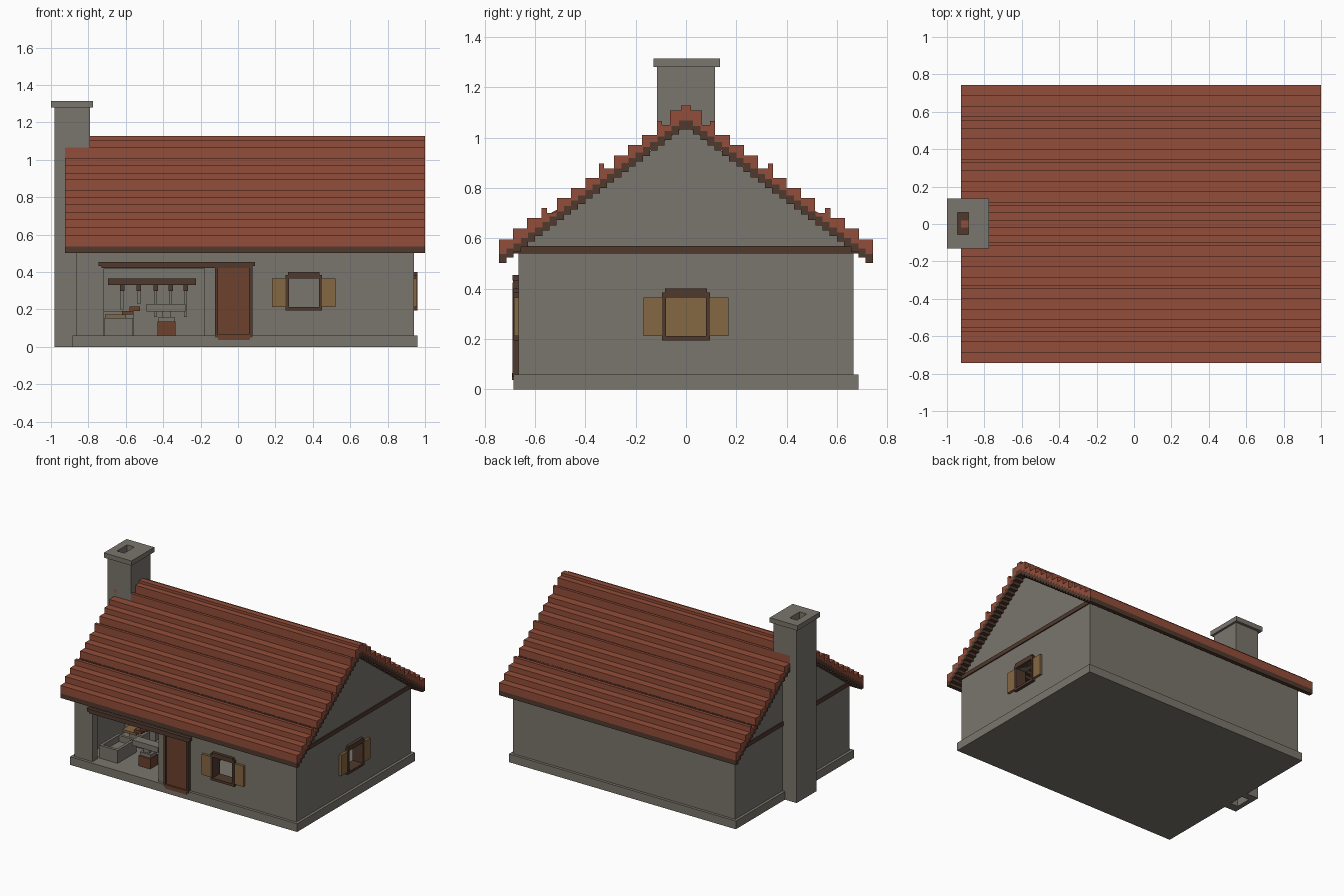
import bpy, bmesh, math

if "Cube" in bpy.data.objects:
    bpy.data.objects.remove(bpy.data.objects["Cube"], do_unlink=True)


def material(name, rgb):
    m = bpy.data.materials.new(name)
    m.use_nodes = True
    m.diffuse_color = (*rgb, 1)
    m.node_tree.nodes["Principled BSDF"].inputs["Base Color"].default_value = (*rgb, 1)
    return m


STONE = material("stone grey", (0.195, 0.181, 0.153))
TILE = material("roof tile red", (0.29, 0.075, 0.041))
TIMBER = material("dark timber", (0.08, 0.041, 0.026))
DOOR = material("door brown", (0.15, 0.053, 0.025))
TAN = material("tan wood", (0.235, 0.135, 0.055))


def finish(name, bm, mat):
    bmesh.ops.recalc_face_normals(bm, faces=bm.faces)
    me = bpy.data.meshes.new(name)
    bm.to_mesh(me)
    bm.free()
    me.materials.append(mat)
    ob = bpy.data.objects.new(name, me)
    bpy.context.collection.objects.link(ob)
    return ob


def boxes(name, mat, *specs):
    """One object from boxes given as (x0, x1, y0, y1, z0, z1)."""
    bm = bmesh.new()
    for x0, x1, y0, y1, z0, z1 in specs:
        vs = bmesh.ops.create_cube(bm, size=1)["verts"]
        for v in vs:
            v.co = ((x0 + x1) / 2 + v.co.x * (x1 - x0),
                    (y0 + y1) / 2 + v.co.y * (y1 - y0),
                    (z0 + z1) / 2 + v.co.z * (z1 - z0))
    return finish(name, bm, mat)


def prism(name, mat, outline, x0, x1):
    """Extrude a (y, z) outline along x."""
    bm = bmesh.new()
    f = bm.faces.new([bm.verts.new((x0, y, z)) for y, z in outline])
    ext = bmesh.ops.extrude_face_region(bm, geom=[f])["geom"]
    for v in ext:
        if isinstance(v, bmesh.types.BMVert):
            v.co.x = x1
    return finish(name, bm, mat)


def ring(name, mat, outer, hole, z0, z1):
    """Rectangular tube around a hole; both given as (x0, x1, y0, y1)."""
    a, b, c, d = outer
    p, q, r, s = hole
    return boxes(name, mat, (a, p, c, d, z0, z1), (q, b, c, d, z0, z1),
                 (p, q, c, r, z0, z1), (p, q, s, d, z0, z1))


# Plinth and walls
L, R, W, T, H = -0.865, 0.94, 0.665, 0.06, 0.56
boxes("plinth", STONE, (-0.885, 0.96, -0.685, 0.685, 0, 0.06))
boxes("back_wall", STONE, (L, R, W - T, W, 0.06, H))
boxes("front_wall", STONE,
      (L, -0.717, -W, -W + T, 0.06, H), (-0.717, -0.18, -W, -W + T, 0.42, H),
      (-0.18, 0.265, -W, -W + T, 0.06, H), (0.265, 0.44, -W, -W + T, 0.06, 0.21),
      (0.265, 0.44, -W, -W + T, 0.37, H), (0.44, R, -W, -W + T, 0.06, H))
boxes("right_wall", STONE,
      (R - T, R, -W, -0.08, 0.06, 0.55), (R - T, R, 0.08, W, 0.06, 0.55),
      (R - T, R, -0.08, 0.08, 0.06, 0.21), (R - T, R, -0.08, 0.08, 0.365, 0.55))
boxes("left_wall", STONE, (L, L + T, -W, W, 0.06, 0.55))
boxes("partition_wall", STONE, (-0.18, -0.12, -W + T, W - T, 0.06, 0.55))
for name, x in (("left_gable", L), ("right_gable", R - T)):
    prism(name, STONE, [(-W, 0.55), (W, 0.55), (W, 0.565), (0, 1.05), (-W, 0.565)], x, x + T)

# Timber beams across the gable ends
boxes("right_gable_beam", TIMBER, (R - 0.01, R + 0.008, -0.685, 0.685, 0.54, 0.57))
boxes("left_gable_beam", TIMBER, (L - 0.008, L + 0.01, -0.685, 0.685, 0.54, 0.57))

# Stepped roof: a timber underlay with tile courses on top
EAVE, STEPS, THICK = 0.742, 26, 0.035


def stair(lift):
    """Half stair from the eave to the ridge."""
    pts = []
    for i in range(STEPS):
        z = 0.503 + lift + i * 0.53 / (STEPS - 1)
        pts += [(EAVE * (1 - i / STEPS), z), (EAVE * (1 - (i + 1) / STEPS), z)]
    return pts[:-1]


def both_sides(half):
    return half + [(-y, z) for y, z in reversed(half)]


courses = [(0.742, 0.595), (0.687, 0.64), (0.631, 0.68), (0.575, 0.72), (0.552, 0.70),
           (0.512, 0.76), (0.456, 0.80), (0.40, 0.84), (0.345, 0.897), (0.325, 0.877),
           (0.286, 0.93), (0.23, 0.97), (0.175, 1.01), (0.115, 1.067), (0.095, 1.05),
           (0.063, 1.107), (0.02, 1.127)]
tile_half = []
for i, (y, z) in enumerate(courses):
    tile_half.append((y, z))
    if i + 1 < len(courses):
        tile_half.append((courses[i + 1][0], z))
prism("roof_underlay", TIMBER, both_sides(stair(0)) + both_sides(stair(THICK))[::-1], -0.925, 1.0)
prism("roof_tiles", TILE, both_sides(stair(THICK)) + both_sides(tile_half)[::-1], -0.925, 1.0)

# Chimney with an open flue
flue = (-0.945, -0.885, -0.055, 0.062)
ring("chimney_stack", STONE, (-0.98, -0.79, -0.115, 0.115), flue, 0, 1.28)
ring("chimney_cap", STONE, (-1.0, -0.775, -0.13, 0.135), flue, 1.28, 1.315)
boxes("flue_floor", TIMBER, (-0.945, -0.885, -0.055, 0.062, 1.1, 1.12))


def window(prefix, centre, half, face, along_x):
    """Frame and open shutters; u runs along the wall, d outward from it."""
    def place(u0, u1, d0, d1, z0, z1):
        u0, u1 = centre + u0, centre + u1
        if along_x:
            return (u0, u1, -face - d1, -face - d0, z0, z1)
        return (face + d0, face + d1, u0, u1, z0, z1)
    o = half + 0.017
    boxes(prefix + "_window_frame", TIMBER,
          place(-o, -half, -0.065, 0.02, 0.205, 0.385), place(half, o, -0.065, 0.02, 0.205, 0.385),
          place(-o, o, -0.065, 0.021, 0.195, 0.213), place(-o, o, -0.065, 0.021, 0.365, 0.385),
          place(-o + 0.012, o - 0.012, -0.02, 0.021, 0.385, 0.4))
    boxes(prefix + "_window_shutters", TAN,
          *[place(min(s * o, s * (o + 0.073)), max(s * o, s * (o + 0.073)), 0, 0.018, 0.213, 0.365)
            for s in (-1, 1)])


window("front", 0.352, 0.08, W, True)
window("right", 0.0, 0.079, R, False)

# Door with posts and a lintel shared with the workshop opening
boxes("door", DOOR, (-0.108, 0.062, -0.68, -0.65, 0.05, 0.425))
boxes("door_posts", TIMBER, (-0.122, -0.106, -0.69, -0.65, 0.05, 0.425),
      (0.06, 0.078, -0.69, -0.65, 0.05, 0.425))
boxes("door_sill", DOOR, (-0.108, 0.064, -0.692, -0.65, 0.037, 0.066))
boxes("lintel", TIMBER, (-0.745, 0.092, -0.69, -0.655, 0.432, 0.455),
      (-0.73, 0.078, -0.688, -0.655, 0.422, 0.432))

# Workshop: water trough
ring("trough", STONE, (-0.715, -0.565, -0.59, -0.37), (-0.695, -0.585, -0.57, -0.39), 0.06, 0.155)
boxes("trough_floor", STONE, (-0.695, -0.585, -0.57, -0.39, 0.06, 0.11))

# Anvil on a stump
boxes("anvil_stump", DOOR, (-0.43, -0.335, -0.54, -0.45, 0.06, 0.135))
boxes("anvil", STONE, (-0.425, -0.34, -0.53, -0.46, 0.135, 0.16),
      (-0.405, -0.36, -0.52, -0.47, 0.16, 0.19), (-0.49, -0.28, -0.53, -0.46, 0.19, 0.23))

# Hearth and bellows against the chimney wall
boxes("hearth", STONE, (-0.805, -0.56, -0.16, 0.18, 0.06, 0.19))
boxes("bellows_board", TAN, (-0.71, -0.6, -0.33, -0.2, 0.155, 0.172))
boxes("bellows", DOOR, (-0.62, -0.56, -0.32, -0.21, 0.172, 0.192),
      (-0.58, -0.525, -0.31, -0.22, 0.192, 0.215))
boxes("bellows_stand", STONE, (-0.67, -0.56, -0.31, -0.22, 0.06, 0.155))

# Tool rack on the back wall
boxes("tool_rack", TIMBER, (-0.695, -0.225, 0.54, 0.605, 0.33, 0.365),
      *[(x - 0.012, x + 0.012, 0.56, 0.605, 0.3, 0.33) for x in (-0.62, -0.53, -0.44, -0.36, -0.28)])
boxes("hanging_tools", STONE,
      *[(x - 0.008, x + 0.008, 0.575, 0.59, z, 0.31)
        for x, z in ((-0.62, 0.2), (-0.53, 0.23), (-0.44, 0.16), (-0.36, 0.19), (-0.28, 0.16))])

# Cupboard in the living room
boxes("cupboard", TAN, (-0.12, -0.03, -0.2, 0.2, 0.06, 0.44))
